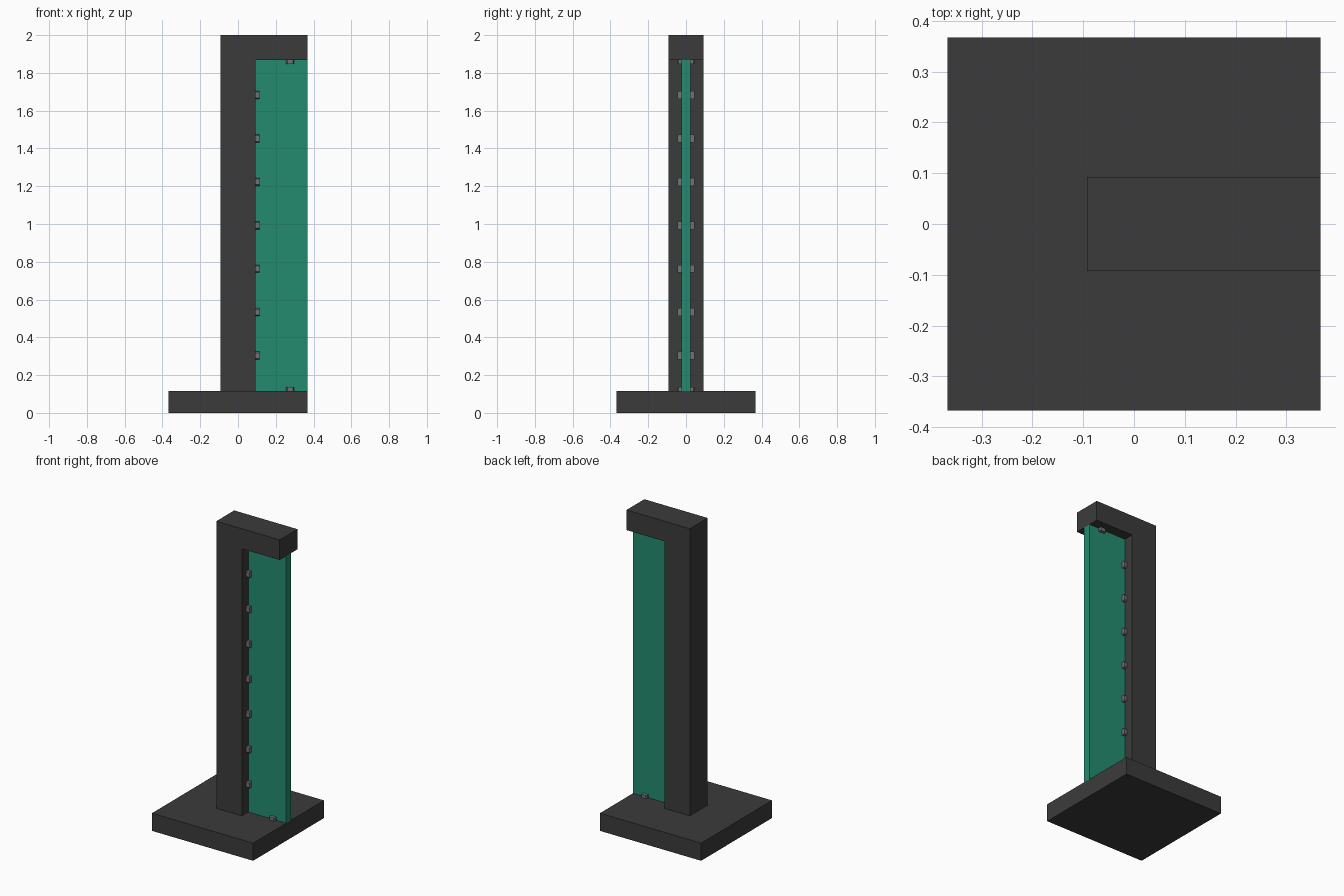
import bpy, bmesh
from mathutils import Vector

if "Cube" in bpy.data.objects:
    bpy.data.objects.remove(bpy.data.objects["Cube"])


def material(name, rgb):
    m = bpy.data.materials.new(name)
    m.diffuse_color = (*rgb, 1)
    m.use_nodes = True
    m.node_tree.nodes["Principled BSDF"].inputs["Base Color"].default_value = m.diffuse_color
    return m


DARK = material("charcoal", (0.044, 0.044, 0.044))
GREEN = material("green glass", (0.017, 0.26, 0.16))
GREY = material("grey metal", (0.17, 0.17, 0.17))

R, P = 0.367, 0.092          # base half width, post half width
BASE_Z, ARM_Z = 0.116, 1.868  # top of base, underside of arm
T = 0.025                    # panel half thickness


def prism(name, points, direction, mat):
    """Extrude a closed polygon along a direction."""
    bm = bmesh.new()
    face = bm.faces.new([bm.verts.new(p) for p in points])
    out = bmesh.ops.extrude_face_region(bm, geom=[face])
    verts = [g for g in out["geom"] if isinstance(g, bmesh.types.BMVert)]
    bmesh.ops.translate(bm, verts=verts, vec=Vector(direction))
    bmesh.ops.recalc_face_normals(bm, faces=bm.faces)
    me = bpy.data.meshes.new(name)
    bm.to_mesh(me)
    bm.free()
    me.materials.append(mat)
    ob = bpy.data.objects.new(name, me)
    bpy.context.collection.objects.link(ob)
    return ob


def box(name, lo, hi, mat):
    pts = [(lo[0], lo[1], lo[2]), (hi[0], lo[1], lo[2]),
           (hi[0], hi[1], lo[2]), (lo[0], hi[1], lo[2])]
    return prism(name, pts, (0, 0, hi[2] - lo[2]), mat)


# Square base
box("base", (-R, -R, 0), (R, R, BASE_Z), DARK)

# Post and overhanging arm as one L-shaped profile
frame = [(-P, BASE_Z), (P, BASE_Z), (P, ARM_Z), (R, ARM_Z), (R, 2), (-P, 2)]
prism("post_and_arm", [(x, -P, z) for x, z in frame], (0, 2 * P, 0), DARK)

# Upright panel
box("panel", (P, -T, BASE_Z), (R, T, ARM_Z), GREEN)

# Clip outline: (along the edge, out from the panel), outer corners chamfered
CLIP = [(-0.021, 0), (0.021, 0), (0.021, 0.014), (0.015, 0.021),
        (-0.015, 0.021), (-0.021, 0.014)]
DEPTH = 0.022

for side, s in (("front", -1), ("back", 1)):
    # Clips along the post
    for i in range(7):
        z = 0.303 + i * 0.23
        prism(f"post_clip_{side}_{i + 1}",
              [(P, s * (T + v), z + u) for u, v in CLIP], (DEPTH, 0, 0), GREY)
    # Clips on the base and under the arm
    for name, z, d in (("base", BASE_Z, DEPTH), ("arm", ARM_Z, -DEPTH)):
        prism(f"{name}_clip_{side}",
              [(0.276 + u, s * (T + v), z) for u, v in CLIP], (0, 0, d), GREY)
